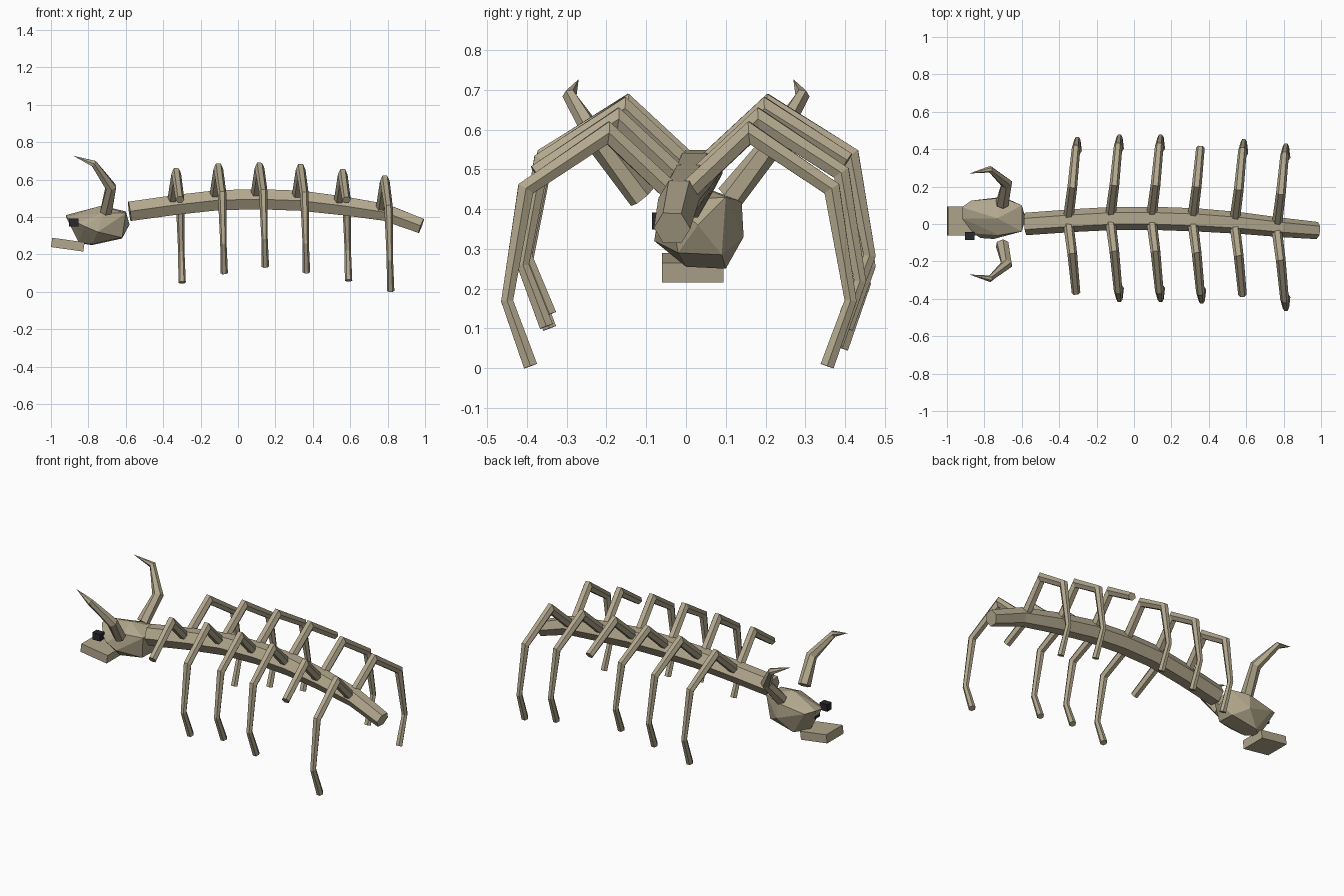
import bpy, bmesh, math
from mathutils import Vector

old = bpy.data.objects.get("Cube")
if old:
    bpy.data.objects.remove(old, do_unlink=True)


def material(name, rgb):
    mat = bpy.data.materials.new(name)
    mat.use_nodes = True
    mat.diffuse_color = (*rgb, 1)
    mat.node_tree.nodes["Principled BSDF"].inputs["Base Color"].default_value = (*rgb, 1)
    return mat


BONE = material("bone tan", (0.45, 0.39, 0.27))
DARK = material("eye black", (0.02, 0.02, 0.03))


def finish(name, bm, mat):
    bmesh.ops.recalc_face_normals(bm, faces=bm.faces)
    mesh = bpy.data.meshes.new(name)
    bm.to_mesh(mesh)
    bm.free()
    mesh.materials.append(mat)
    obj = bpy.data.objects.new(name, mesh)
    bpy.context.collection.objects.link(obj)
    return obj


def tube(name, path, radii, ref, sides=6):
    """Mitred, faceted tube along a path; a zero end radius makes a point."""
    bm = bmesh.new()
    path = [Vector(p) for p in path]
    rings = []
    for i, p in enumerate(path):
        before = (p - path[i - 1]).normalized() if i else None
        after = (path[i + 1] - p).normalized() if i + 1 < len(path) else before
        before = before or after
        tangent = (before + after).normalized()
        side = (ref - tangent * ref.dot(tangent)).normalized()
        up = tangent.cross(side) / max(tangent.dot(after), 0.5)
        ring = []
        for k in range(sides):
            a = math.tau * k / sides
            ring.append(bm.verts.new(p + radii[i] * (side * math.cos(a) + up * math.sin(a))))
        rings.append(ring)
    for r, s in zip(rings, rings[1:]):
        for k in range(sides):
            n = (k + 1) % sides
            bm.faces.new((r[k], r[n], s[n], s[k]))
    bm.faces.new(rings[0])
    bm.faces.new(rings[-1])
    bmesh.ops.remove_doubles(bm, verts=bm.verts, dist=0.0005)
    return finish(name, bm, BONE)


def box(name, centre, size, mat, tilt=0):
    bm = bmesh.new()
    bmesh.ops.create_cube(bm, size=1)
    bmesh.ops.scale(bm, vec=size, verts=bm.verts)
    obj = finish(name, bm, mat)
    obj.location = centre
    obj.rotation_euler.y = tilt
    return obj


X, Y = Vector((1, 0, 0)), Vector((0, 1, 0))

# Spine: arched six-sided tube with flat top
spine = [(-0.58, 0, 0.43), (-0.33, 0.018, 0.465), (-0.105, 0.03, 0.49), (0.115, 0.03, 0.495),
         (0.335, 0.022, 0.487), (0.56, 0.006, 0.46), (0.785, -0.018, 0.425), (0.98, -0.035, 0.352)]
tube("spine", spine, [0.06, 0.061, 0.062, 0.062, 0.062, 0.058, 0.052, 0.046], Y)

# Legs: six pairs hung from the spine joints, some broken off at the second joint
feet = [0.05, 0.10, 0.135, 0.105, 0.06, 0.005]
broken = {(0, -1), (4, -1), (3, 1)}
for i, foot in enumerate(feet):
    x, y, z = spine[i + 1]
    knee = z + 0.167
    drop = knee - foot
    for s, label in ((1, "back"), (-1, "front")):
        path = [(x - 0.022, y + s * 0.01, z + 0.01),
                (x, y + s * 0.178, knee),
                (x + 0.02, y + s * 0.385, knee - 0.24 * drop),
                (x + 0.027, y + s * 0.432, knee - 0.72 * drop),
                (x + 0.031, y + s * 0.373, foot)]
        radii = [0.028, 0.026, 0.023, 0.017, 0.02]
        count = 3 if (i, s) in broken else 5
        tube(f"{label}_leg_{i + 1}", path[:count], radii[:count], X)

# Horns: curved and pointed, mirrored on both sides of the head
for s, label in ((1, "back"), (-1, "front")):
    tube(f"{label}_horn",
         [(-0.705, s * 0.11, 0.43), (-0.68, s * 0.215, 0.56),
          (-0.77, s * 0.293, 0.685), (-0.88, s * 0.27, 0.727)],
         [0.036, 0.03, 0.018, 0], Y)

# Head: faceted skull
skull = [(-0.92, 0.09, 0.41), (-0.92, 0.03, 0.4), (-0.87, 0.125, 0.39), (-0.86, -0.05, 0.37),
         (-0.82, -0.075, 0.35), (-0.73, 0.03, 0.46), (-0.7, 0.14, 0.42), (-0.72, -0.06, 0.42),
         (-0.6, 0.1, 0.43), (-0.6, -0.04, 0.42), (-0.58, 0.03, 0.36), (-0.62, 0.09, 0.285),
         (-0.62, -0.02, 0.29), (-0.7, 0.145, 0.33), (-0.75, -0.08, 0.32), (-0.78, 0.1, 0.25),
         (-0.78, 0, 0.255), (-0.85, 0.04, 0.26), (-0.89, 0.06, 0.34)]
bm = bmesh.new()
for p in skull:
    bm.verts.new(p)
bmesh.ops.convex_hull(bm, input=bm.verts)
finish("head", bm, BONE)

# Jaw and eyes
box("jaw", (-0.91, 0.017, 0.252), (0.175, 0.155, 0.05), BONE, math.radians(8))
box("front_eye", (-0.878, -0.065, 0.37), (0.05, 0.042, 0.042), DARK)
box("back_eye", (-0.878, 0.045, 0.37), (0.05, 0.042, 0.042), DARK)
